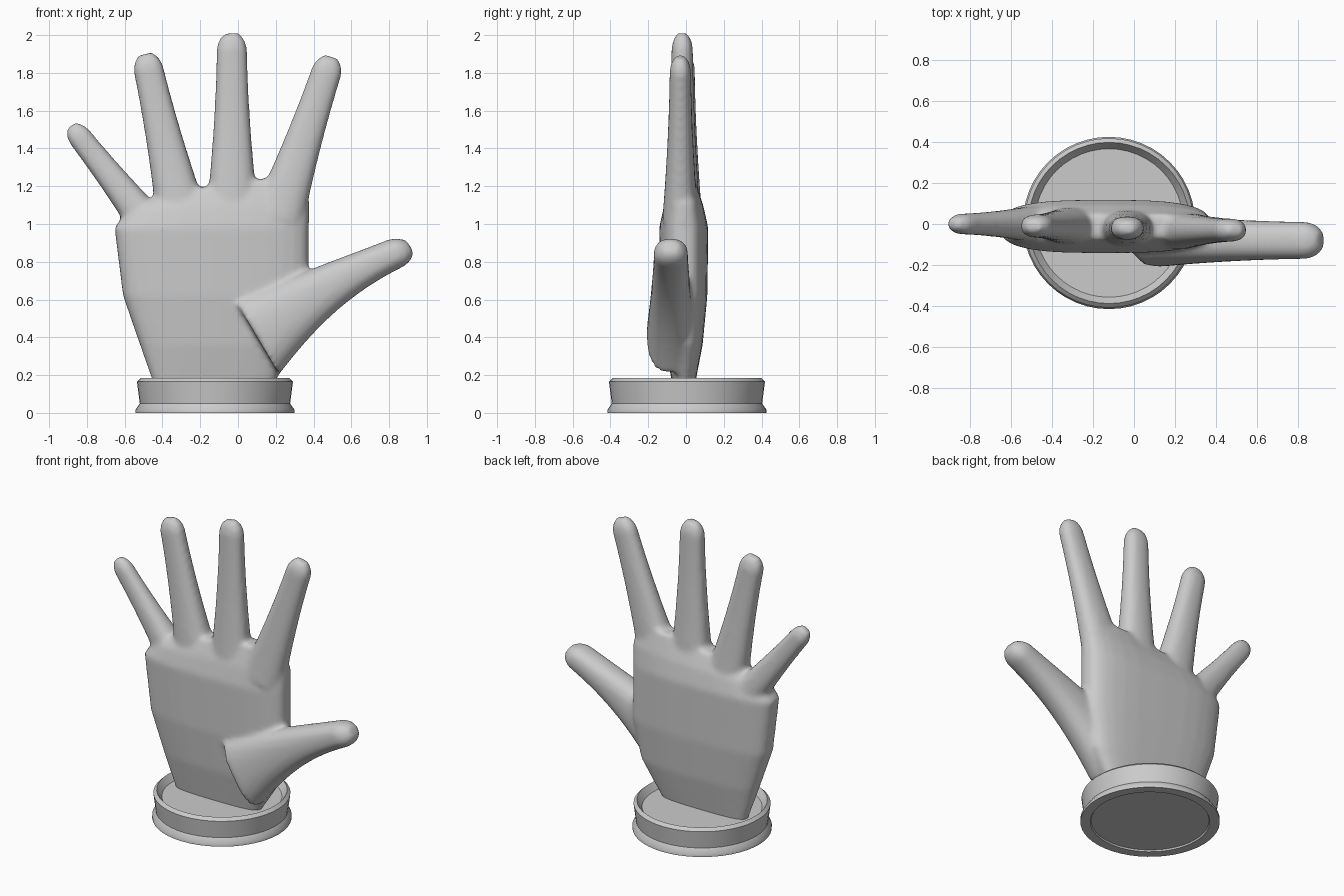
import bpy, bmesh, math
from mathutils import Vector

if "Cube" in bpy.data.objects:
    bpy.data.objects.remove(bpy.data.objects["Cube"])


def loft(bm, sections, power, n=28):
    """Skin closed rings; section = (left xz, right xz, y middle, half thickness)."""
    rings = []
    for a, b, y, th in sections:
        c, h = (a + b) / 2, (b - a) / 2
        ring = []
        for i in range(n):
            t = math.tau * i / n
            u, v = (math.copysign(abs(f) ** (2 / power), f) for f in (math.cos(t), math.sin(t)))
            p = c + h * u
            ring.append(bm.verts.new((p.x, y + v * th, p.y)))
        rings.append(ring)
    for r, s in zip(rings, rings[1:]):
        for i in range(n):
            j = (i + 1) % n
            bm.faces.new((r[i], r[j], s[j], s[i]))
    bm.faces.new(rings[0][::-1])
    bm.faces.new(rings[-1])


def finger(bm, base, tip, w0, w1, y=-.02, t0=.095, t1=.056, bend=0, steps=24):
    """Tube flaring towards the knuckle, with a blunt rounded tip."""
    base, tip = Vector(base), Vector(tip)
    axis = tip - base
    d = axis.normalized()
    side = Vector((d.y, -d.x))
    secs = []
    for i in range(steps + 1):
        s = i / steps
        flare = (1 - s) ** 1.8
        end = max(0, 1 - (1 - s) * axis.length / .08)
        cap = 1 - .5 * end ** 2
        c = base + axis * s - side * bend * math.sin(math.pi * s)
        w = side * (w1 + (w0 - w1) * flare) * cap
        secs.append((c - w, c + w, y, (t1 + (t0 - t1) * flare) * cap))
    loft(bm, secs, 2.4)


def make_object(name, bm):
    bmesh.ops.recalc_face_normals(bm, faces=bm.faces)
    me = bpy.data.meshes.new(name)
    bm.to_mesh(me)
    bm.free()
    ob = bpy.data.objects.new(name, me)
    bpy.context.collection.objects.link(ob)
    bpy.ops.object.select_all(action='DESELECT')
    ob.select_set(True)
    bpy.context.view_layer.objects.active = ob
    return ob


# Palm: (height, left x, right x, half thickness), tilting up to the right at the knuckles
palm = [(.1, -.43, .155, .05), (.36, -.52, .32, .1), (.62, -.61, .375, .125), (.98, -.655, .375, .13),
        (1.09, -.59, .38, .105), (1.21, -.38, .31, .06)]
bm = bmesh.new()
loft(bm, [(Vector((a, z - max(0, z - 1) * .2)), Vector((b, z + max(0, z - 1) * .25)), -.012, t)
          for z, a, b, t in palm], 3)

# Fingers and thumb
finger(bm, (-.46, .98), (-.885, 1.52), .105, .063, y=0, t1=.05)
finger(bm, (-.30, 1.05), (-.492, 1.90), .135, .079, y=-.01)
finger(bm, (-.03, 1.05), (-.033, 2.01), .14, .08)
finger(bm, (.21, 1.03), (.495, 1.885), .14, .08, y=-.03)
finger(bm, (.10, .40), (.912, .88), .23, .08, y=-.08, t0=.13, t1=.09, bend=.035)
hand = make_object("hand", bm)

# Fuse the parts into one skin and soften the webs
rm = hand.modifiers.new("fuse", 'REMESH')
rm.mode = 'VOXEL'
rm.voxel_size = 0.015
rm.use_smooth_shade = True
sm = hand.modifiers.new("soften", 'SMOOTH')
sm.factor = 0.5
sm.iterations = 8

# Wrist base: turned dish with flared foot and raised rim
profile = [(0, .01), (.355, .01), (.36, 0), (.42, 0), (.42, .018), (.398, .05),
           (.413, .165), (.393, .184), (.362, .14), (0, .14)]
bm = bmesh.new()
vs = [bm.verts.new((r - .122, .005, z)) for r, z in profile]
edges = [bm.edges.new(p) for p in zip(vs, vs[1:])]
bmesh.ops.spin(bm, geom=vs + edges, cent=(-.122, .005, 0), axis=(0, 0, 1),
               angle=math.tau, steps=48, use_duplicate=False)
bmesh.ops.remove_doubles(bm, verts=bm.verts, dist=1e-4)
make_object("wrist_base", bm)
bpy.ops.object.shade_smooth_by_angle(angle=math.radians(35))
